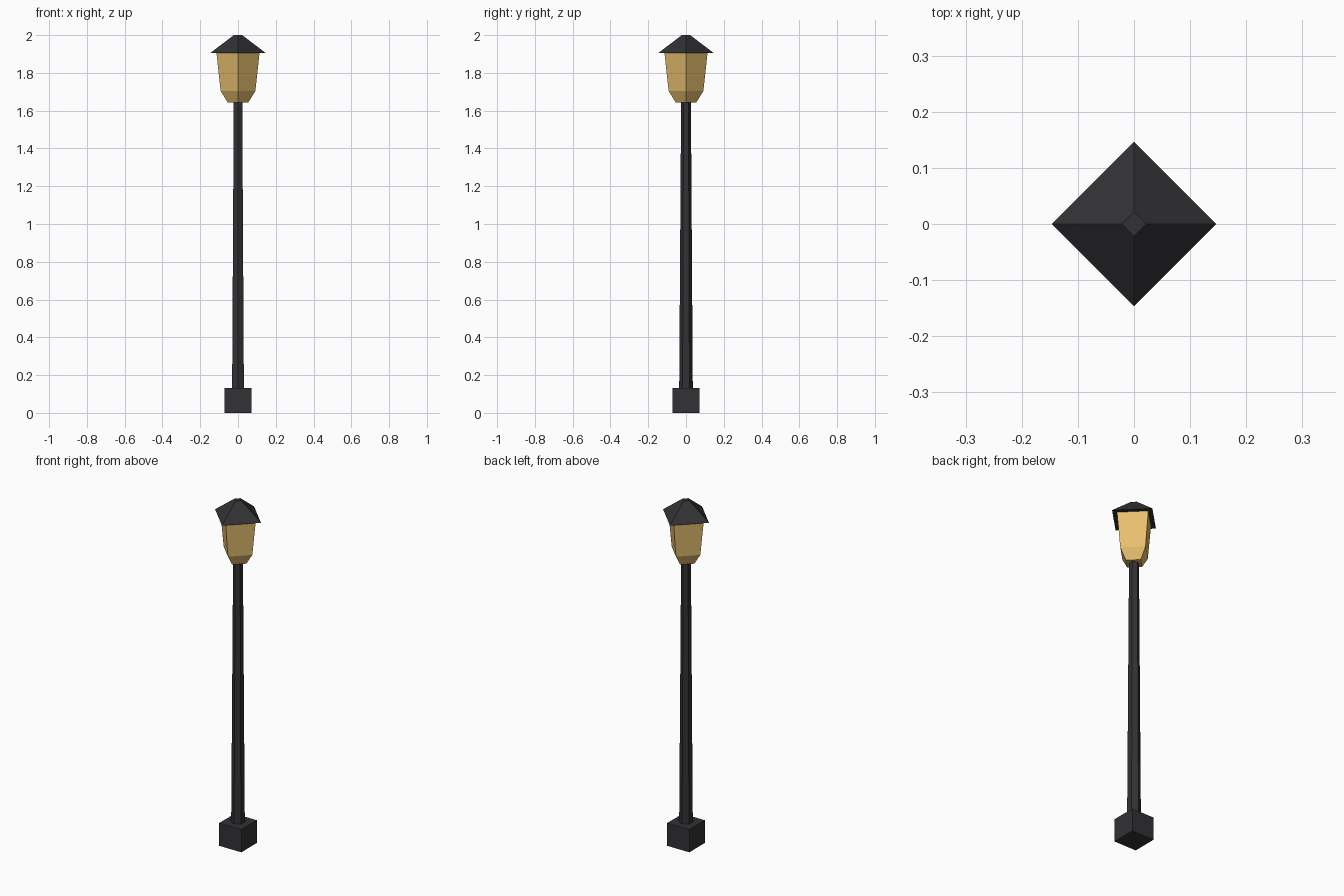
import bpy, bmesh
from math import cos, sin, pi

if "Cube" in bpy.data.objects:
    bpy.data.objects.remove(bpy.data.objects["Cube"])


def material(name, rgb):
    m = bpy.data.materials.new(name)
    m.diffuse_color = (*rgb, 1)
    m.use_nodes = True
    m.node_tree.nodes["Principled BSDF"].inputs["Base Color"].default_value = m.diffuse_color
    return m


iron = material("dark_iron", (0.032, 0.032, 0.036))
glass = material("amber_glass", (0.80, 0.52, 0.155))


def stack(name, sides, rings, mat, start=0.0):
    """Closed faceted solid through (radius, z) rings; first corner at angle start."""
    bm = bmesh.new()
    loops = [[bm.verts.new((r * cos(start + 2 * pi * i / sides),
                            r * sin(start + 2 * pi * i / sides), z))
              for i in range(sides)] for r, z in rings]
    for a, b in zip(loops, loops[1:]):
        for i in range(sides):
            j = (i + 1) % sides
            bm.faces.new((a[i], a[j], b[j], b[i]))
    bm.faces.new(loops[0][::-1])
    bm.faces.new(loops[-1])
    mesh = bpy.data.meshes.new(name)
    bm.to_mesh(mesh)
    bm.free()
    mesh.materials.append(mat)
    obj = bpy.data.objects.new(name, mesh)
    bpy.context.collection.objects.link(obj)
    return obj


# Square foot, sides facing the axes
stack("base", 4, [(0.071 * 2 ** 0.5, 0), (0.071 * 2 ** 0.5, 0.132)], iron, pi / 4)
# Tapered hexagonal pole
stack("pole", 6, [(0.036, 0.13), (0.026, 1.645)], iron, pi / 2)
# Lantern body, corners on the axes
stack("lantern_glass", 4, [(0.054, 1.643), (0.092, 1.704), (0.114, 1.905)], glass)
# Overhanging roof with a small flat tip
stack("lantern_roof", 4, [(0.147, 1.905), (0.022, 2.0)], iron)
